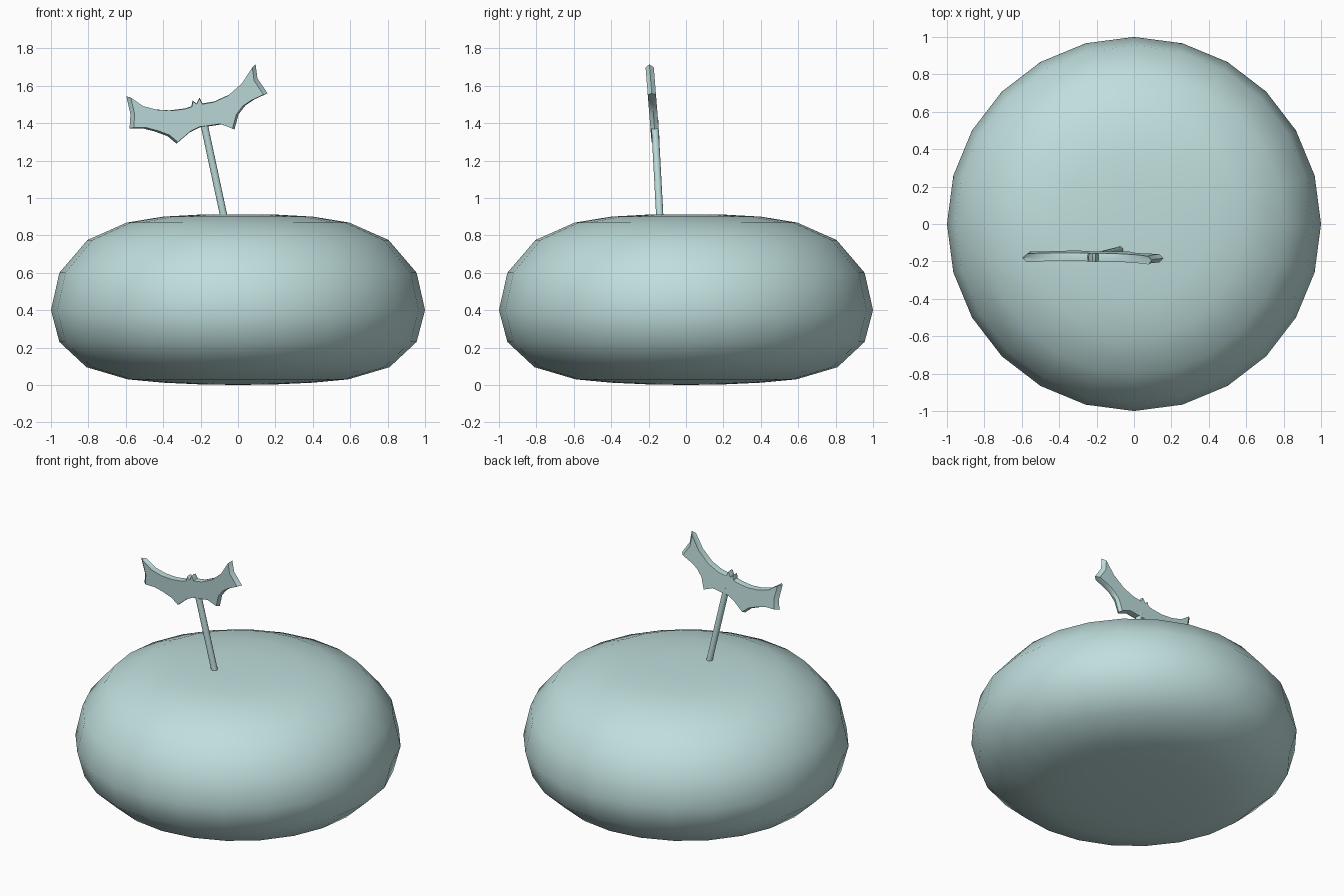
import bpy, bmesh, math
from mathutils import Vector

cube = bpy.data.objects.get("Cube")
if cube:
    bpy.data.objects.remove(cube, do_unlink=True)

mat = bpy.data.materials.new("pale_aqua")
mat.use_nodes = True
colour = (0.52, 0.73, 0.72, 1)
mat.diffuse_color = colour
mat.node_tree.nodes["Principled BSDF"].inputs["Base Color"].default_value = colour


def finish(name, bm, angle):
    """Turn a bmesh into a shaded object."""
    bmesh.ops.recalc_face_normals(bm, faces=bm.faces)
    mesh = bpy.data.meshes.new(name)
    bm.to_mesh(mesh)
    bm.free()
    mesh.materials.append(mat)
    obj = bpy.data.objects.new(name, mesh)
    bpy.context.collection.objects.link(obj)
    bpy.ops.object.select_all(action="DESELECT")
    obj.select_set(True)
    bpy.context.view_layer.objects.active = obj
    bpy.ops.object.shade_smooth_by_angle(angle=math.radians(angle))
    return obj


# Rounded body: profile (radius, height) spun into 24 sides
profile = [(0, 0), (0.2, 0.003), (0.4, 0.012), (0.59, 0.03), (0.81, 0.095),
           (0.955, 0.23), (1, 0.4), (0.955, 0.6), (0.805, 0.775),
           (0.595, 0.868), (0.4, 0.9), (0.2, 0.911), (0, 0.912)]
bm = bmesh.new()
verts = [bm.verts.new((r, 0, z)) for r, z in profile]
edges = [bm.edges.new(pair) for pair in zip(verts, verts[1:])]
bmesh.ops.spin(bm, geom=verts + edges, cent=(0, 0, 0), axis=(0, 0, 1),
               angle=math.tau, steps=24, use_duplicate=False)
bmesh.ops.remove_doubles(bm, verts=bm.verts, dist=0.001)
finish("body", bm, 80)

# Leaning stick
low, high = Vector((-0.067, -0.138, 0.86)), Vector((-0.187, -0.168, 1.42))
bm = bmesh.new()
bmesh.ops.create_cone(bm, cap_ends=True, segments=12, radius1=0.02,
                      radius2=0.02, depth=(high - low).length)
stick = finish("stick", bm, 40)
stick.location = (low + high) / 2
stick.rotation_euler = (high - low).to_track_quat("Z", "Y").to_euler()

# Bat-wing topper: outline (x, z), tapered towards its front and back faces
outline = [(-0.597, 1.543), (-0.527, 1.494), (-0.447, 1.473), (-0.366, 1.468),
           (-0.286, 1.478), (-0.249, 1.49), (-0.243, 1.521), (-0.222, 1.505),
           (-0.206, 1.537), (-0.19, 1.505), (-0.126, 1.516), (-0.045, 1.553),
           (0.035, 1.623), (0.094, 1.714), (0.104, 1.639), (0.158, 1.559),
           (0.088, 1.527), (0.04, 1.495), (0.003, 1.447), (-0.019, 1.366),
           (-0.088, 1.393), (-0.163, 1.382), (-0.206, 1.377), (-0.259, 1.35),
           (-0.329, 1.29), (-0.377, 1.33), (-0.447, 1.356), (-0.51, 1.372),
           (-0.58, 1.372), (-0.575, 1.447)]
cx, cz = -0.2, 1.44
bm = bmesh.new()
rings = []
for offset, size in ((-0.022, 0.94), (0, 1), (0.022, 0.94)):
    ring = []
    for x, z in outline:
        x, z = cx + (x - cx) * size, cz + (z - cz) * size
        ring.append(bm.verts.new((x, -0.168 - 0.08 * (z - 1.37) + offset, z)))
    rings.append(ring)
count = len(outline)
for a, b in zip(rings, rings[1:]):
    for i in range(count):
        j = (i + 1) % count
        bm.faces.new((a[i], a[j], b[j], b[i]))
caps = [bm.faces.new(rings[0]), bm.faces.new(rings[-1])]
bmesh.ops.triangulate(bm, faces=caps)
finish("bat_topper", bm, 40)
